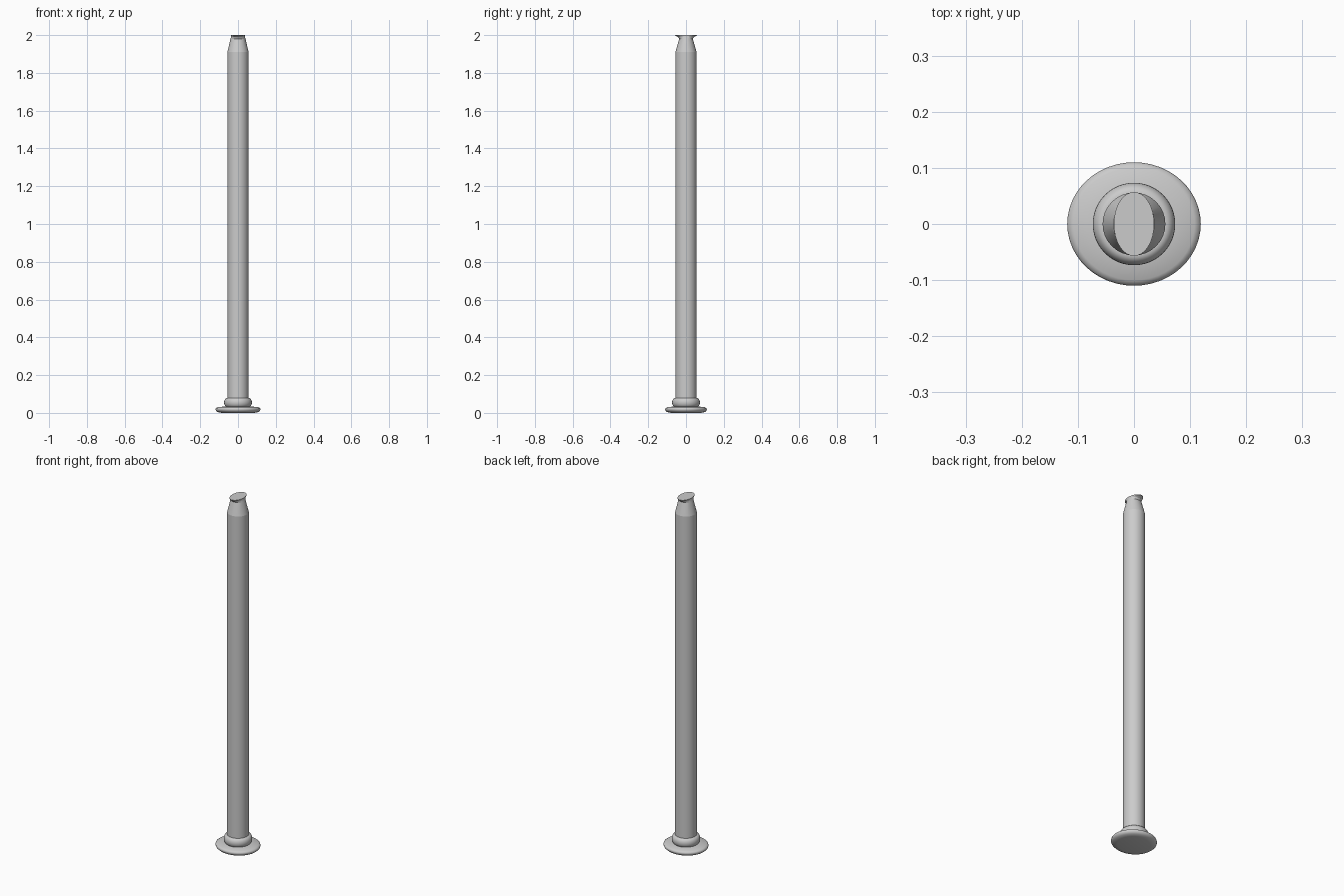
import bpy, bmesh, math

if "Cube" in bpy.data.objects:
    bpy.data.objects.remove(bpy.data.objects["Cube"])


def loft(name, rings, sides=32, angle=30):
    """Stack elliptical rings (rx, ry, z) into a capped solid."""
    bm = bmesh.new()
    loops = []
    for rx, ry, z in rings:
        loops.append([bm.verts.new((rx * math.cos(2 * math.pi * i / sides),
                                    ry * math.sin(2 * math.pi * i / sides), z))
                      for i in range(sides)])
    for a, b in zip(loops, loops[1:]):
        for i in range(sides):
            j = (i + 1) % sides
            bm.faces.new((a[i], a[j], b[j], b[i]))
    bm.faces.new(loops[0][::-1])
    bm.faces.new(loops[-1])
    mesh = bpy.data.meshes.new(name)
    bm.to_mesh(mesh)
    bm.free()
    ob = bpy.data.objects.new(name, mesh)
    bpy.context.collection.objects.link(ob)
    bpy.ops.object.select_all(action='DESELECT')
    ob.select_set(True)
    bpy.context.view_layer.objects.active = ob
    bpy.ops.object.shade_smooth_by_angle(angle=math.radians(angle))
    return ob


# Shaft with a pinched neck and a flared oval tip
loft("shaft", [(0.056, 0.056, 0.03), (0.056, 0.056, 1.91),
               (0.040, 0.036, 1.98), (0.037, 0.042, 1.99),
               (0.036, 0.057, 1.997), (0.036, 0.057, 2.0)], angle=12)

# Slightly oval base plate with a rounded rim
loft("base_plate", [(0.085, 0.078, 0.0), (0.108, 0.100, 0.004),
                    (0.117, 0.108, 0.012), (0.119, 0.110, 0.019),
                    (0.117, 0.108, 0.025), (0.108, 0.100, 0.030),
                    (0.060, 0.056, 0.035)], sides=48, angle=45)

# Rounded collar where the shaft meets the plate
collar = []
for i in range(13):
    t = -math.pi / 2 + math.pi * i / 12
    r = 0.056 + 0.0175 * math.cos(t)
    collar.append((r, r, 0.055 + 0.025 * math.sin(t)))
loft("collar", collar, sides=48, angle=45)
